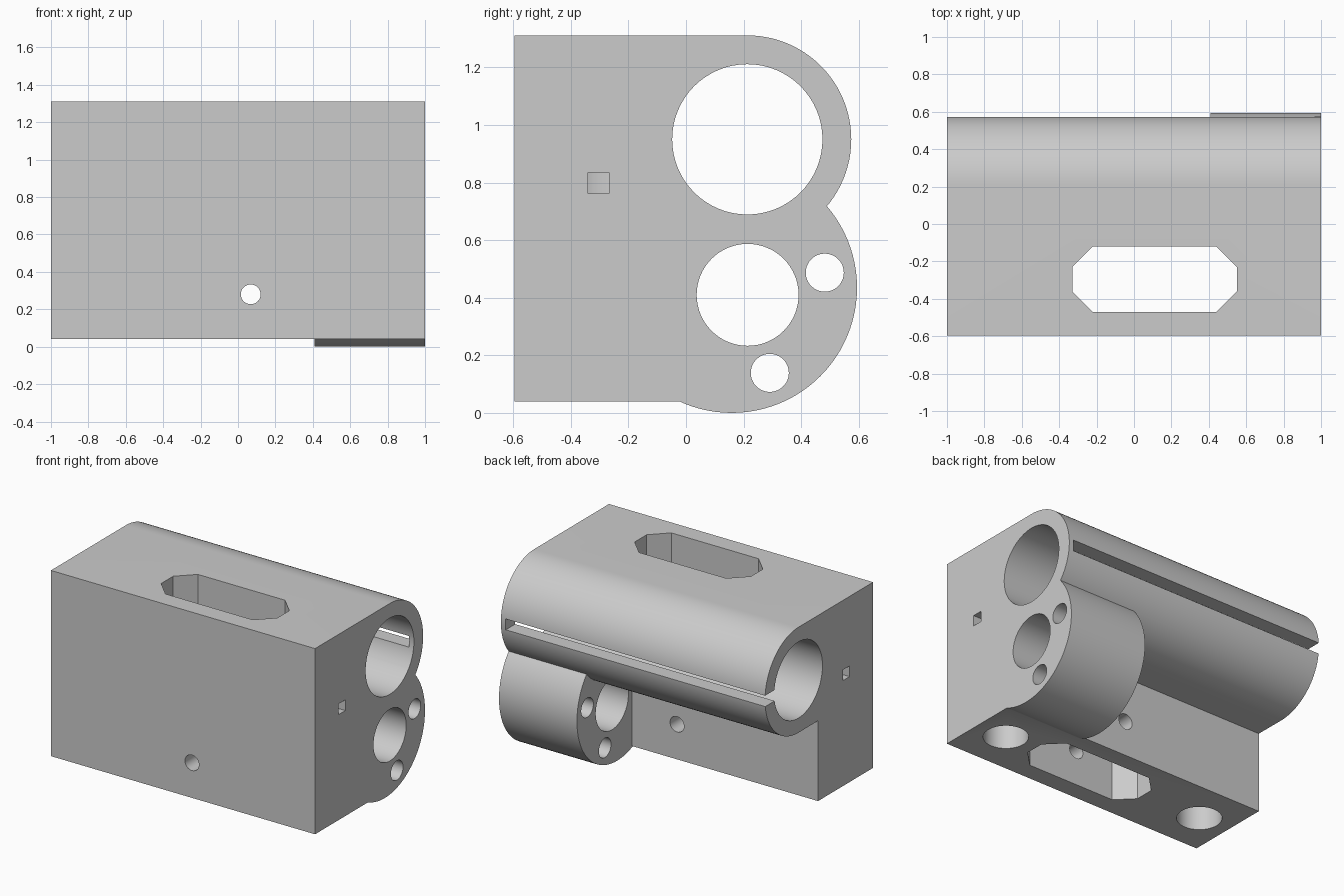
import bpy, math

if "Cube" in bpy.data.objects:
    bpy.data.objects.remove(bpy.data.objects["Cube"], do_unlink=True)

grey = bpy.data.materials.new("plain grey")
grey.use_nodes = True
colour = (0.6, 0.6, 0.6, 1)
grey.diffuse_color = colour
grey.node_tree.nodes["Principled BSDF"].inputs["Base Color"].default_value = colour


def arc(cx, cy, r, start, end, n):
    """Points along an arc, angles in degrees."""
    angles = [math.radians(start + (end - start) * i / n) for i in range(n + 1)]
    return [(cx + r * math.cos(a), cy + r * math.sin(a)) for a in angles]


def circle(cx, cy, r, n=64):
    return arc(cx, cy, r, 0, 360, n)[:-1]


def rect(a0, b0, a1, b1):
    return [(a0, b0), (a1, b0), (a1, b1), (a0, b1)]


def prism(name, points, axis, lo, hi):
    """Extrude a closed profile along an axis: x uses (y, z), y uses (x, z), z uses (x, y)."""
    place = {"x": lambda a, b, t: (t, a, b),
             "y": lambda a, b, t: (a, t, b),
             "z": lambda a, b, t: (a, b, t)}[axis]
    if axis == "y":
        points = points[::-1]
    n = len(points)
    verts = [place(a, b, t) for t in (lo, hi) for a, b in points]
    faces = [list(range(n))[::-1], list(range(n, 2 * n))]
    faces += [(i, (i + 1) % n, n + (i + 1) % n, n + i) for i in range(n)]
    mesh = bpy.data.meshes.new(name)
    mesh.from_pydata(verts, [], faces)
    mesh.materials.append(grey)
    obj = bpy.data.objects.new(name, mesh)
    bpy.context.collection.objects.link(obj)
    return obj


def combine(target, tool, operation):
    bpy.context.view_layer.objects.active = target
    mod = target.modifiers.new(operation.lower(), "BOOLEAN")
    mod.operation = operation
    mod.solver = "EXACT"
    mod.object = tool
    bpy.ops.object.modifier_apply(modifier=mod.name)
    bpy.data.objects.remove(tool, do_unlink=True)


# Block with the rounded rod sleeve along its upper back
outline = [(-0.595, 0.04), (0, 0.04), (0, 0.59)]
outline += arc(0.213, 0.95, 0.361, -90, 90, 48)
outline += [(-0.595, 1.311)]
body = prism("carriage_body", outline, "x", -1, 1)

# Round nut housing at the lower back, on the left end
combine(body, prism("nut_housing", circle(0.159, 0.435, 0.435, 96), "x", 0.41, 1), "UNION")

# Rod bore, nut bore and the two screw holes
for y, z, r, start in ((0.213, 0.95, 0.261, -1.1), (0.214, 0.41, 0.177, 0.3),
                       (0.482, 0.487, 0.066, 0.3), (0.291, 0.139, 0.066, 0.3)):
    combine(body, prism("bore", circle(y, z, r), "x", start, 1.1), "DIFFERENCE")

# Clamping slit along the sleeve, closed at the left end
combine(body, prism("slit", rect(0.4, 0.905, 0.7, 0.98), "x", -1.1, 0.965), "DIFFERENCE")

# Chamfered window straight down through the block
x0, x1, y0, y1, c = -0.33, 0.55, -0.47, -0.12, 0.11
window = [(x0 + c, y0), (x1 - c, y0), (x1, y0 + c), (x1, y1 - c),
          (x1 - c, y1), (x0 + c, y1), (x0, y1 - c), (x0, y0 + c)]
combine(body, prism("window", window, "z", -0.1, 1.5), "DIFFERENCE")

# Cross hole from front to back
combine(body, prism("cross_hole", circle(0.068, 0.28, 0.053, 32), "y", -0.8, 0.3), "DIFFERENCE")

# Blind pockets from below, each met by a square hole from the end face
for side in (-1, 1):
    x = 0.775 * side
    combine(body, prism("pocket", circle(x, -0.3, 0.14), "z", -0.1, 0.95), "DIFFERENCE")
    lo, hi = sorted((x, 1.1 * side))
    combine(body, prism("end_hole", rect(-0.34, 0.762, -0.268, 0.835), "x", lo, hi), "DIFFERENCE")

# Smooth the round walls, keep the edges sharp
bpy.ops.object.select_all(action="DESELECT")
body.select_set(True)
bpy.context.view_layer.objects.active = body
bpy.ops.object.shade_smooth_by_angle(angle=math.radians(30))
